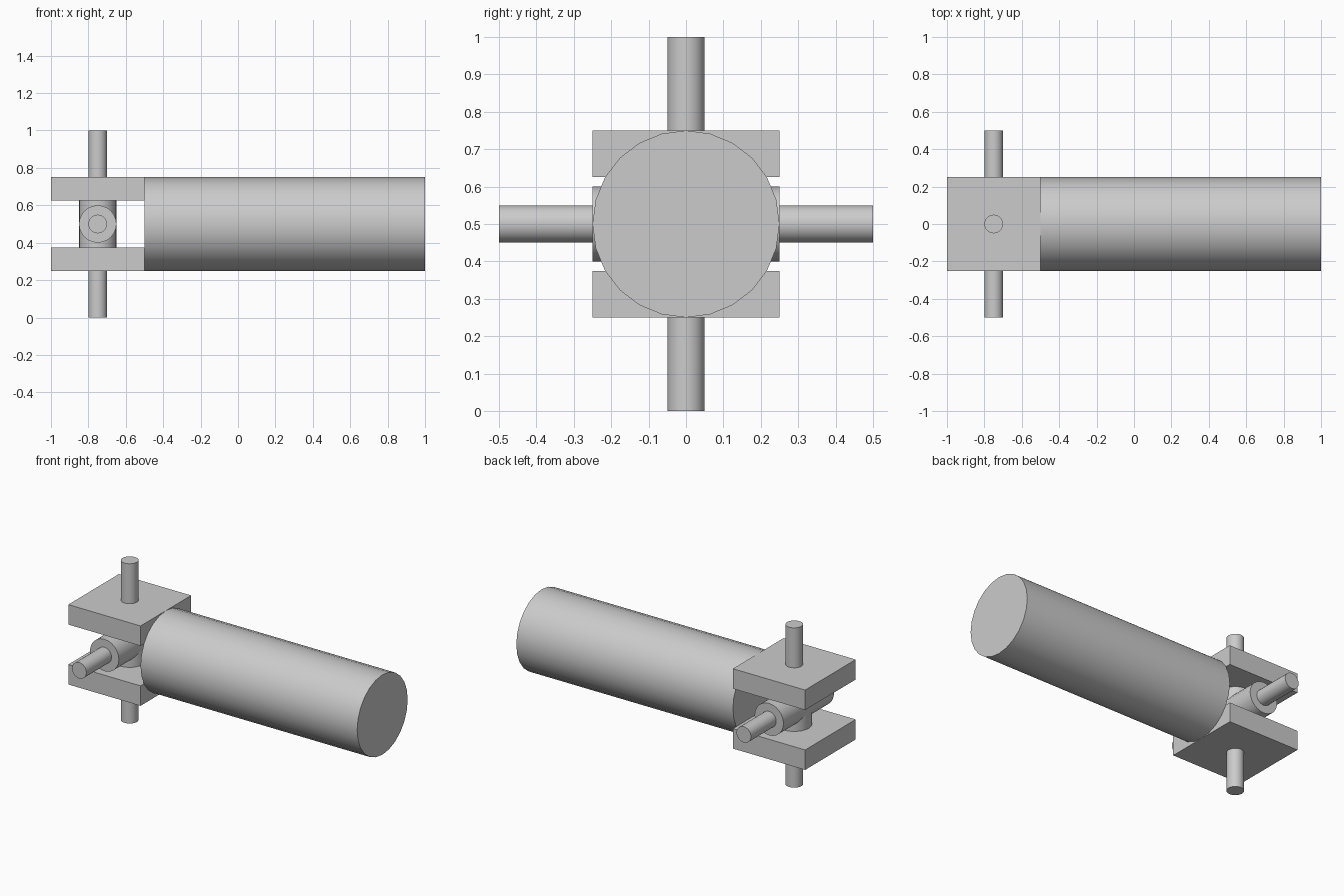
import bpy
import math

cube = bpy.data.objects.get("Cube")
if cube:
    bpy.data.objects.remove(cube, do_unlink=True)

grey = bpy.data.materials.new("plain_grey")
grey.use_nodes = True
grey.diffuse_color = (0.6, 0.6, 0.6, 1)
grey.node_tree.nodes["Principled BSDF"].inputs["Base Color"].default_value = (0.6, 0.6, 0.6, 1)

MID = 0.5        # height of the shaft axis
JOINT_X = -0.75  # centre of the universal joint


def finish(name):
    obj = bpy.context.object
    obj.name = name
    obj.data.materials.append(grey)
    return obj


def cylinder(name, radius, length, centre, axis):
    turn = {"x": (0, math.pi / 2, 0), "y": (math.pi / 2, 0, 0), "z": (0, 0, 0)}[axis]
    bpy.ops.mesh.primitive_cylinder_add(vertices=24, radius=radius, depth=length,
                                        location=centre, rotation=turn)
    finish(name)
    bpy.ops.object.shade_smooth_by_angle(angle=math.radians(30))


def plate(name, centre_z):
    bpy.ops.mesh.primitive_cube_add(size=1, location=(JOINT_X, 0, centre_z))
    obj = finish(name)
    obj.scale = (0.5, 0.5, 0.125)
    bpy.ops.object.transform_apply(location=False, rotation=False, scale=True)


# Main shaft
cylinder("main_shaft", 0.25, 1.5, (0.25, 0, MID), "x")

# Fork plates above and below the cross
for name, side in (("upper_fork_plate", 1), ("lower_fork_plate", -1)):
    plate(name, MID + side * 0.1875)

# Cross body with a thin pin through each arm; the upright arm ends just inside the plates
joint = (JOINT_X, 0, MID)
for label, axis, arm_length in (("cross", "y", 0.5), ("upright", "z", 0.498)):
    cylinder(label + "_arm", 0.1, arm_length, joint, axis)
    cylinder(label + "_pin", 0.05, 1.0, joint, axis)
